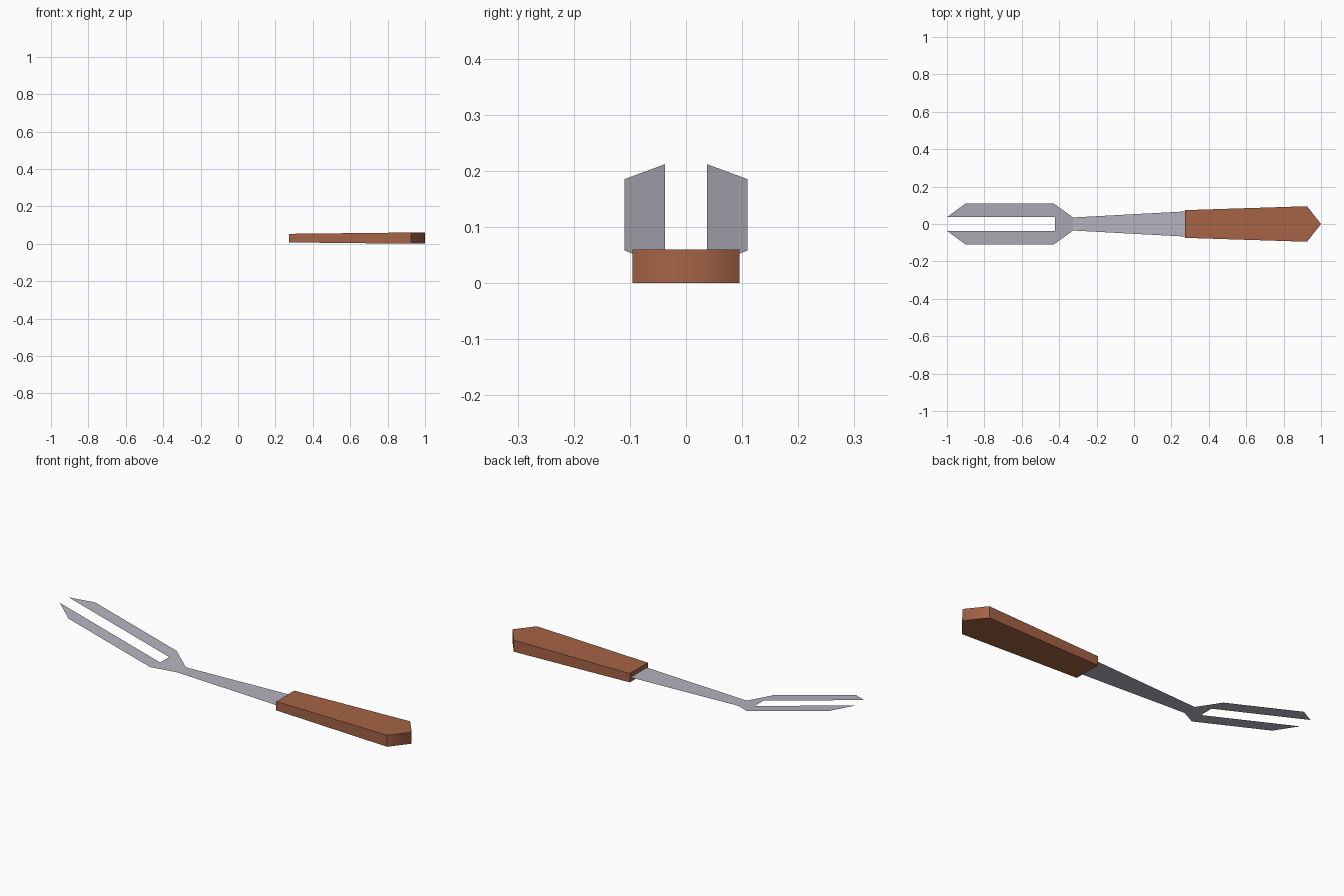
import bpy, bmesh

if "Cube" in bpy.data.objects:
    bpy.data.objects.remove(bpy.data.objects["Cube"])

def material(name, rgb):
    m = bpy.data.materials.new(name)
    m.diffuse_color = (*rgb, 1)
    m.use_nodes = True
    m.node_tree.nodes["Principled BSDF"].inputs["Base Color"].default_value = m.diffuse_color
    return m

def finish(bm, name, mat):
    me = bpy.data.meshes.new(name)
    bm.to_mesh(me)
    bm.free()
    me.materials.append(mat)
    ob = bpy.data.objects.new(name, me)
    bpy.context.collection.objects.link(ob)
    return ob

steel = material("steel grey", (0.46, 0.45, 0.52))
wood = material("red brown wood", (0.38, 0.125, 0.062))

# Fork: thin bent sheet, half outlines mirrored across y = 0
NECK, SHAFT_Z, SLOPE = -0.325, 0.03, 0.27
height = lambda x: SHAFT_Z + SLOPE * max(0, NECK - x)
GAP = 0.037
half_faces = [
    [(-1, GAP), (-0.422, GAP), (-0.43, 0.11), (-0.9, 0.11)],            # tine
    [(-0.422, GAP), (-0.422, 0), (NECK, 0), (NECK, 0.035), (-0.43, 0.11)],  # fork root
    [(NECK, 0), (0.29, 0), (0.29, 0.068), (NECK, 0.035)],               # shaft
]
bm = bmesh.new()
for face in half_faces:
    for side in (1, -1):
        bm.faces.new([bm.verts.new((x, y * side, height(x))) for x, y in face][::side])
bmesh.ops.remove_doubles(bm, verts=bm.verts, dist=1e-4)
for f in bm.faces:
    if f.normal.length == 0:
        f.normal_update()
    if f.normal.z < 0:
        f.normal_flip()
# merge each mirrored pair along the centre line
bmesh.ops.dissolve_edges(bm, edges=[e for e in bm.edges if all(abs(v.co.y) < 1e-5 for v in e.verts)], use_verts=True)
finish(bm, "fork_blade", steel)

# Handle: five-sided outline, slightly thicker toward the pointed butt
outline = [(0.272, -0.074), (0.925, -0.095), (1, 0), (0.925, 0.095), (0.272, 0.074)]
bm = bmesh.new()
half_thick = lambda x: 0.023 if x < 0.5 else 0.03
bottom, top = [[bm.verts.new((x, y, 0.03 + s * half_thick(x))) for x, y in outline] for s in (-1, 1)]
bm.faces.new(bottom[::-1])
bm.faces.new(top)
for i in range(5):
    j = (i + 1) % 5
    bm.faces.new((bottom[i], bottom[j], top[j], top[i]))
# only the butt's point is shaded smooth, other edges stay crisp
for f in bm.faces:
    f.smooth = True
for e in bm.edges:
    e.smooth = all(v.co.x > 0.99 for v in e.verts)
finish(bm, "handle", wood)
